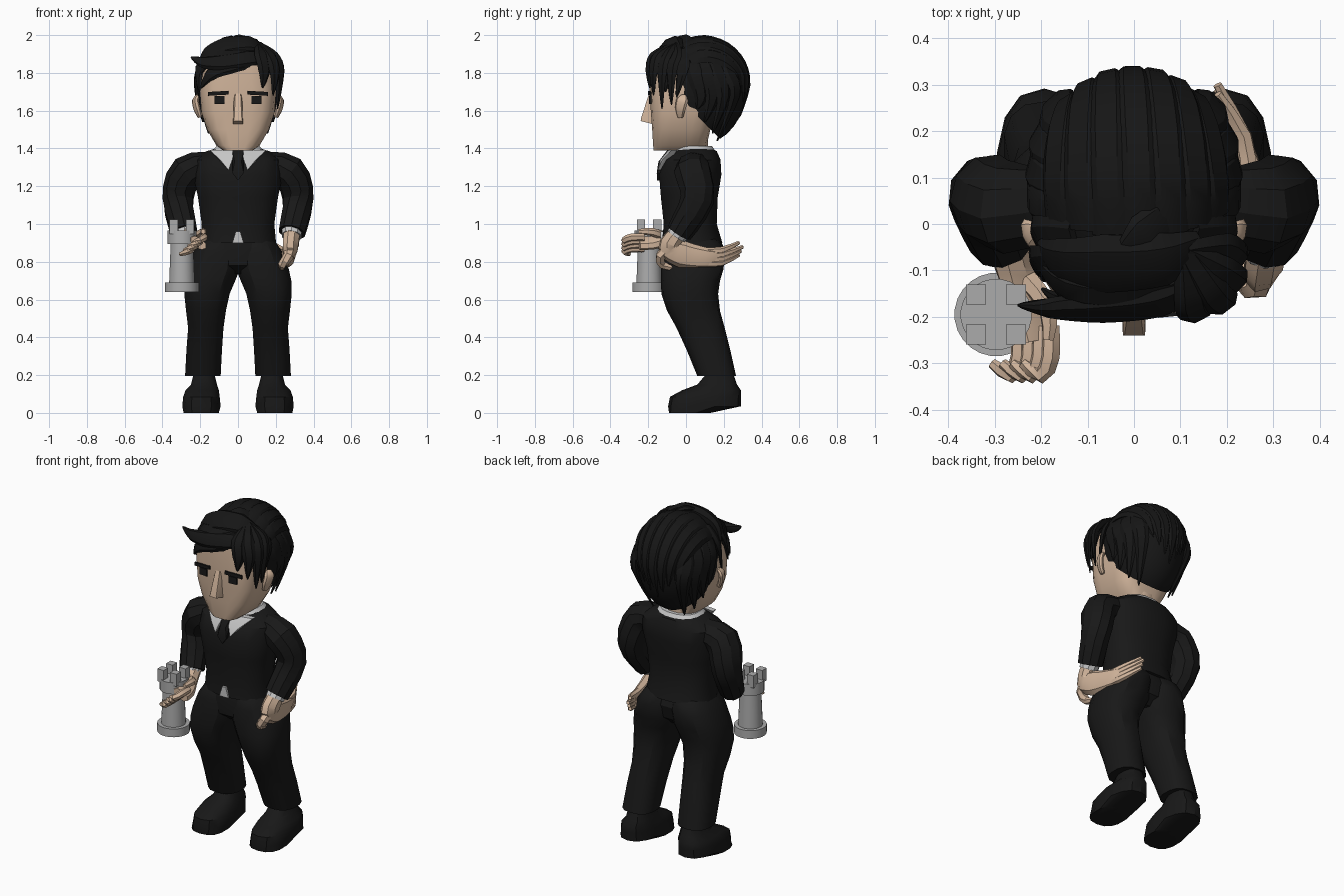
import bpy, bmesh, math
from mathutils import Vector, Matrix


def material(name, rgb):
    m = bpy.data.materials.new(name)
    m.diffuse_color = (*rgb, 1)
    return m


BLACK = material("black_cloth", (0.009, 0.009, 0.009))
HAIR = material("black_hair", (0.008, 0.008, 0.008))
SKIN = material("skin", (0.64, 0.46, 0.33))
WHITE = material("shirt_white", (0.56, 0.56, 0.56))
GREY = material("stone_grey", (0.41, 0.41, 0.41))


def finish(name, bm, mat):
    bmesh.ops.recalc_face_normals(bm, faces=bm.faces)
    me = bpy.data.meshes.new(name)
    bm.to_mesh(me)
    bm.free()
    me.materials.append(mat)
    ob = bpy.data.objects.new(name, me)
    bpy.context.collection.objects.link(ob)
    return ob


def skin_rings(name, rings, mat):
    """Join closed rings of points into a capped skin."""
    bm = bmesh.new()
    rows = [[bm.verts.new(p) for p in r] for r in rings]
    n = len(rows[0])
    for a, b in zip(rows, rows[1:]):
        for i in range(n):
            j = (i + 1) % n
            bm.faces.new((a[i], a[j], b[j], b[i]))
    bm.faces.new(rows[0])
    bm.faces.new(rows[-1])
    return finish(name, bm, mat)


def loft(name, levels, mat, n=16, e=2.4, s=1):
    """Levels are (z, x0, x1, y0, y1); e is the squareness."""
    rings = []
    for z, x0, x1, y0, y1 in levels:
        ring = []
        for i in range(n):
            t = 2 * math.pi * (i + 0.5) / n
            c, d = math.cos(t), math.sin(t)
            c = math.copysign(abs(c) ** (2 / e), c)
            d = math.copysign(abs(d) ** (2 / e), d)
            ring.append((s * ((x0 + x1) / 2 + c * (x1 - x0) / 2),
                         (y0 + y1) / 2 + d * (y1 - y0) / 2, z))
        rings.append(ring)
    return skin_rings(name, rings, mat)


def tube(name, pts, sizes, mat, ref=(0, 0.08, 1.72), n=8, sub=4, s=1):
    """Curved limb or lock; sizes are (width, thickness), thickness points away from ref."""
    P = [Vector((s * p[0], p[1], p[2])) for p in pts]
    Q, W = [], []
    for i in range(len(P) - 1):
        a, b, c, d = P[max(i - 1, 0)], P[i], P[i + 1], P[min(i + 2, len(P) - 1)]
        for k in range(sub + (i == len(P) - 2)):
            t = k / sub
            Q.append(0.5 * (2 * b + (c - a) * t + (2 * a - 5 * b + 4 * c - d) * t * t
                            + (3 * b - a - 3 * c + d) * t ** 3))
            W.append(Vector(sizes[i]).lerp(Vector(sizes[i + 1]), t))
    rings = []
    for i, p in enumerate(Q):
        t = (Q[min(i + 1, len(Q) - 1)] - Q[max(i - 1, 0)]).normalized()
        o = p - Vector(ref)
        o = (o - t * o.dot(t)).normalized()
        side = t.cross(o)
        rings.append([p + side * (W[i][0] * math.cos(2 * math.pi * k / n))
                      + o * (W[i][1] * math.sin(2 * math.pi * k / n)) for k in range(n)])
    return skin_rings(name, rings, mat)


def hull(name, pts, mat):
    bm = bmesh.new()
    for p in pts:
        bm.verts.new(p)
    bmesh.ops.convex_hull(bm, input=bm.verts)
    return finish(name, bm, mat)


def box(name, loc, size, mat, rz=0, ry=0):
    bm = bmesh.new()
    m = (Matrix.Translation(loc) @ Matrix.Rotation(rz, 4, 'Z') @ Matrix.Rotation(ry, 4, 'Y')
         @ Matrix.Diagonal((*size, 1)))
    bmesh.ops.create_cube(bm, size=1, matrix=m)
    return finish(name, bm, mat)


# Jacket, hips, neck, collar, tie and shirt tail
loft("jacket", [(0.90, -.205, .205, -.13, .195), (1.0, -.195, .195, -.12, .165),
                (1.14, -.215, .215, -.135, .17), (1.26, -.24, .24, -.145, .19),
                (1.34, -.235, .235, -.115, .185), (1.385, -.17, .17, -.065, .165),
                (1.40, -.12, .12, -.045, .14)], BLACK)
loft("hips", [(.735, -.10, .10, -.06, .12), (.78, -.20, .20, -.115, .17),
              (.86, -.215, .215, -.12, .19), (.92, -.19, .19, -.11, .17)], BLACK)
loft("neck", [(1.33, -.09, .09, -.05, .12), (1.46, -.09, .09, -.06, .12)], SKIN, 12)
loft("collar", [(1.375, -.155, .155, -.075, .165), (1.412, -.115, .115, -.05, .14)], WHITE)
for s in (1, -1):
    tri = [(s * .02, -.095, 1.39), (s * .15, -.075, 1.392), (s * .09, -.128, 1.335),
           (s * .03, -.135, 1.34), (s * .05, -.15, 1.285)]
    hull("collar_flap", tri + [(x, y + .03, z) for x, y, z in tri], WHITE)
tie = [(-.03, -.10, 1.39), (.03, -.10, 1.39), (.018, -.146, 1.33), (-.018, -.146, 1.33),
       (.03, -.155, 1.27), (-.03, -.155, 1.27), (0, -.153, 1.23)]
hull("tie", tie + [(x, y + .02, z) for x, y, z in tie], BLACK)
hull("shirt_tail", [(x, y, z) for y in (-.136, -.11)
                    for x, z in ((-.03, .9), (.03, .9), (.012, .96), (-.012, .96))], WHITE)

# Legs, shoes, sleeves and cuffs, both sides
for s in (1, -1):
    loft("trouser_leg", [(.195, .09, .282, .06, .265), (.33, .083, .275, .005, .235),
                         (.45, .075, .266, -.05, .205), (.54, .062, .277, -.10, .18),
                         (.63, .042, .287, -.13, .17), (.70, .012, .285, -.133, .18),
                         (.76, -.012, .272, -.132, .198), (.85, -.015, .238, -.125, .21),
                         (.90, -.01, .205, -.11, .19), (.93, .01, .18, -.08, .15)],
         BLACK, 14, 2.5, s)
    loft("shoe", [(0, .10, .29, -.09, .13), (.035, .09, .297, -.095, .29),
                  (.085, .095, .292, -.085, .292), (.12, .10, .28, -.02, .29),
                  (.15, .11, .25, .06, .27), (.21, .125, .235, .11, .25)], BLACK, 14, 2.5, s)
    tube("sleeve", [(.13, .05, 1.31), (.27, .035, 1.275), (.318, .06, 1.13), (.285, -.035, .955)],
         [(.07, .07), (.10, .094), (.09, .083), (.07, .072)], BLACK, (0, 0, 1), 10, 3, s)
    tube("cuff", [(.288, -.025, .975), (.283, -.052, .935)], [(.056, .056), (.054, .054)],
         WHITE, (0, 0, 1), 10, 1, s)

# Hand curled round the tower, drooping outward
tube("gripping_palm", [(-.275, -.04, .95), (-.25, -.11, .925), (-.225, -.18, .905), (-.21, -.25, .90)],
     [(.045, .045), (.048, .034), (.056, .03), (.05, .028)], SKIN, (-.3, -.17, .80))
for k in range(4):
    x, z = -.18 - .022 * k, .93 - .02 * k
    tube("gripping_finger", [(x, -.22, z), (x, -.285, z), (x - .02, -.325, z - .015), (x - .06, -.30, z - .03)],
         [(.02, .02), (.021, .021), (.019, .019), (.011, .011)], SKIN, (-.3, -.195, .8), 6, 2)
tube("gripping_thumb", [(-.23, -.12, .935), (-.185, -.18, .958), (-.185, -.25, .96)],
     [(.024, .024), (.022, .022), (.013, .013)], SKIN, (-.3, -.195, .8), 6, 2)

# Open hand swept back
tube("open_palm", [(.285, -.045, .95), (.278, -.09, .88), (.268, -.02, .84), (.252, .10, .82), (.235, .17, .825)],
     [(.046, .046), (.06, .042), (.072, .038), (.058, .028), (.04, .02)], SKIN, (0, 0, .85))
for k in range(4):
    z = .79 + .022 * k
    tube("open_finger", [(.25, .10, z), (.235, .19, z + .005), (.18, .28 + .01 * (k % 3), z + .045)],
         [(.02, .02), (.019, .019), (.01, .01)], SKIN, (0, 0, .85), 6, 2)
tube("open_thumb", [(.275, -.08, .88), (.268, -.135, .83), (.235, -.125, .785), (.235, -.07, .765)],
     [(.032, .032), (.028, .028), (.024, .024), (.012, .012)], SKIN, (0, 0, .85), 6, 2)

# Chess tower
TX, TY = -.297, -.195
loft("tower", [(z, TX - r, TX + r, TY - r, TY + r) for z, r in
               ((.64, .09), (.69, .09), (.69, .068), (.895, .06), (.895, .077), (.965, .077))],
     GREY, 24, 2)
for dx in (-.043, .043):
    for dy in (-.043, .043):
        box("battlement", (TX + dx, TY + dy, .985), (.043, .043, .075), GREY)

# Head, ears, nose, eyes and brows
loft("head", [(1.39, -.08, .08, -.172, .08), (1.415, -.115, .115, -.175, .11),
              (1.50, -.165, .165, -.18, .13), (1.59, -.195, .195, -.187, .16),
              (1.72, -.205, .205, -.195, .22), (1.84, -.195, .195, -.19, .22),
              (1.90, -.14, .14, -.12, .18)], SKIN, 20, 3.6)
hull("nose", [(x * sx, y, z) for sx in (1, -1) for x, y, z in
              ((.014, -.196, 1.69), (.02, -.238, 1.56), (.024, -.240, 1.545), (.026, -.18, 1.53), (.022, -.18, 1.68))], SKIN)
for s in (1, -1):
    tube("ear", [(.20, -.03, 1.565), (.217, -.03, 1.61), (.225, -.02, 1.655), (.21, -.01, 1.68)],
         [(.015, .012), (.03, .016), (.034, .016), (.015, .01)], SKIN, s=s)
    box("eye", (s * .098, -.190, 1.657), (.052, .0095, .042), BLACK, s * .09)
    box("eyebrow", (s * .105, -.192, 1.692), (.108, .0095, .02), HAIR, s * .1, s * .06)

# Hair cap: stretched sphere sliced along the hairline
C = Vector((0, .075, 1.75))
bm = bmesh.new()
bmesh.ops.create_uvsphere(bm, u_segments=24, v_segments=16, radius=1)
for v in bm.verts:
    v.co = C + Vector((v.co.x * .22, v.co.y * .252, v.co.z * (.23 if v.co.z > 0 else .33)))
cut = bmesh.ops.bisect_plane(bm, geom=bm.verts[:] + bm.edges[:] + bm.faces[:],
                             plane_co=(0, -.19, 1.82), plane_no=(0, -1, -1), clear_outer=True)
bmesh.ops.holes_fill(bm, edges=[g for g in cut["geom_cut"] if isinstance(g, bmesh.types.BMEdge)])
finish("hair_cap", bm, HAIR)

# Long strands combed slightly askew over the crown to the nape
for k in range(-3, 4):
    path = []
    for j in range(6):
        t = j / 5
        a = k * .30 * (1 - .4 * t * t) + .12 * (1 - t) - .05
        q = math.radians(66 + (146 - abs(k) * 7) * t)
        rz = .235 if math.sin(q) > 0 else .34
        path.append(C + Vector((.22 * math.sin(a), -.25 * math.cos(a) * math.cos(q), rz * math.cos(a) * math.sin(q))))
    tube("crown_strand", path, [(.04, .01), (.046, .018), (.048, .02), (.045, .02), (.034, .018), (.003, .003)],
         HAIR, C, 6, 3)

# Side locks behind and over the ears
for s in (1, -1):
    for x, y, tip in ((.20, .05, (.198, .06, 1.61)), (.198, .11, (.185, .10, 1.54)),
                      (.185, .17, (.155, .14, 1.48)), (.155, .23, (.105, .165, 1.44))):
        tube("side_lock", [(x * .7, y - .04, 1.91), (x + .01, y, 1.80), (x + .008, y + .03, 1.68), tip],
             [(.03, .012), (.05, .018), (.042, .018), (.004, .004)], HAIR, n=6, s=s)
    for y, z in ((-.02, 1.67), (-.08, 1.70)):
        tube("temple_lock", [(.13, y, 1.92), (.20, y, 1.83), (.205, y - .03, z)],
             [(.03, .012), (.042, .016), (.004, .004)], HAIR, n=6, s=s)

# Loose fringe over one temple
for x, y, z in ((.13, -.18, 1.72), (.185, -.16, 1.68), (.21, -.115, 1.61), (.213, -.065, 1.63)):
    tube("temple_fringe", [(.11, -.06, 1.945), (x * .8 + .02, y + .01, 1.89), (x + .01, y - .012, 1.81), (x, y - .012, z)],
         [(.025, .018), (.04, .02), (.036, .018), (.003, .003)], HAIR, n=6)

# Swept front roll, forehead cover and flick
tube("front_roll", [(.14, -.04, 1.915), (.06, -.075, 1.94), (-.06, -.085, 1.93), (-.155, -.08, 1.895), (-.20, -.05, 1.83)],
     [(.03, .02), (.07, .045), (.078, .045), (.06, .03), (.02, .01)], HAIR)
tube("fringe_base", [(.15, -.12, 1.87), (.0, -.14, 1.87), (-.13, -.13, 1.865), (-.20, -.08, 1.80)],
     [(.05, .03), (.06, .045), (.055, .04), (.03, .012)], HAIR)
tube("fringe_flick", [(.14, -.13, 1.88), (.05, -.165, 1.872), (-.07, -.18, 1.855), (-.18, -.18, 1.855), (-.25, -.175, 1.885)],
     [(.04, .02), (.05, .03), (.048, .027), (.033, .022), (.003, .003)], HAIR)
tube("forehead_lock", [(.10, -.16, 1.86), (-.04, -.185, 1.832), (-.14, -.175, 1.795), (-.197, -.14, 1.72)],
     [(.03, .015), (.04, .02), (.038, .018), (.004, .004)], HAIR)
tube("crown_tuft", [(.07, .02, 1.955), (.02, -.02, 1.98), (-.03, -.06, 1.975)],
     [(.04, .015), (.045, .02), (.01, .006)], HAIR)

# Smooth rounded parts, keep creases crisp
for ob in bpy.data.objects:
    ob.select_set(True)
    bpy.context.view_layer.objects.active = ob
bpy.ops.object.shade_smooth_by_angle(angle=math.radians(32))
